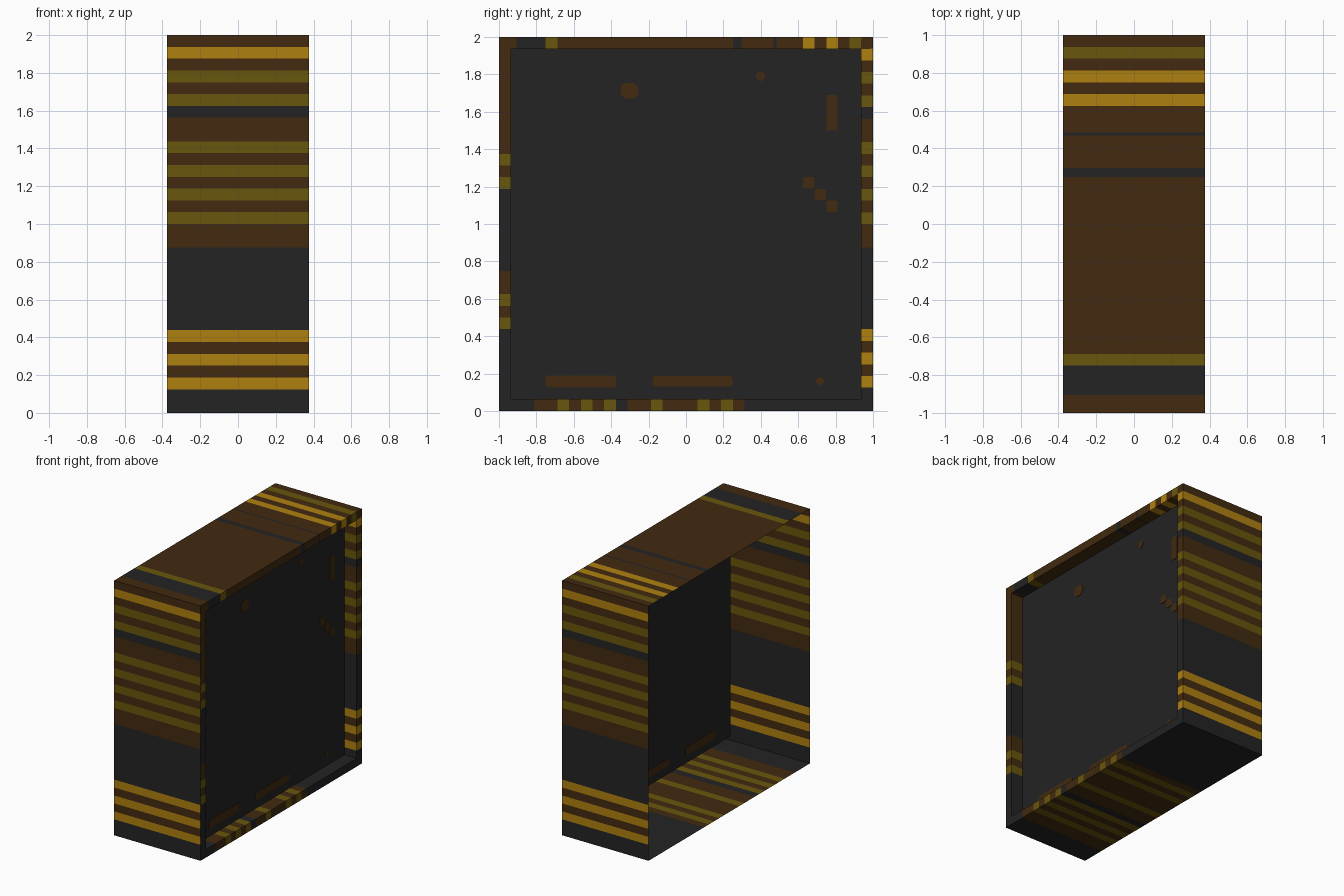
import bpy
import bmesh
import math

cube = bpy.data.objects.get("Cube")
if cube:
    bpy.data.objects.remove(cube, do_unlink=True)

HALF_X = 0.375      # half depth of the case
RIM = 0.065         # width of the rim round the panel
PANEL_X = 0.27      # position of the recessed panel


def make_material(name, color):
    mat = bpy.data.materials.new(name)
    mat.use_nodes = True
    mat.diffuse_color = (*color, 1)
    mat.node_tree.nodes["Principled BSDF"].inputs["Base Color"].default_value = (*color, 1)
    return mat


LETTERS = "DBOA"
MATERIALS = [
    make_material("charcoal", (0.017, 0.017, 0.017)),
    make_material("dark_brown", (0.054, 0.023, 0.005)),
    make_material("olive", (0.141, 0.093, 0.004)),
    make_material("amber", (0.43, 0.216, 0.005)),
]


def make_object(name, bm):
    mesh = bpy.data.meshes.new(name)
    bm.to_mesh(mesh)
    bm.free()
    for mat in MATERIALS:
        mesh.materials.append(mat)
    obj = bpy.data.objects.new(name, mesh)
    bpy.context.collection.objects.link(obj)
    return obj


def runs(pattern):
    """Yield start, end and colour index of each stripe along a 2 unit side."""
    step = 2 / len(pattern)
    start = 0
    for i in range(1, len(pattern) + 1):
        if i == len(pattern) or pattern[i] != pattern[start]:
            yield start * step, i * step, LETTERS.index(pattern[start])
            start = i


def striped_sheet(name, place, profile, pattern):
    """Sweep a profile of (x, inset) points along one side, in stripes."""
    bm = bmesh.new()
    for start, end, color in runs(pattern):
        for (xa, ia), (xb, ib) in zip(profile, profile[1:]):
            corners = [(start, xa, ia), (end, xa, ia), (end, xb, ib), (start, xb, ib)]
            # mitre the stripes at the corners of the rim
            verts = [bm.verts.new(place(min(max(u, i), 2 - i), x, i)) for u, x, i in corners]
            bm.faces.new(verts).material_index = color
    bmesh.ops.remove_doubles(bm, verts=bm.verts, dist=0.0001)
    bmesh.ops.recalc_face_normals(bm, faces=bm.faces)
    # walls face outwards
    for face in bm.faces:
        center = face.calc_center_median()
        out = center.copy()
        out.z -= 1
        if abs(face.normal.x) > 0.5:
            wrong = face.normal.x < 0
        else:
            recess = max(abs(out.y), abs(out.z)) < 1 - RIM / 2
            wrong = (face.normal.dot(out) < 0) != recess
        if wrong:
            face.normal_flip()
    return make_object(name, bm)


# Stripe patterns, from bottom to top or from front to back
upright = "DDABABADDDDDDDBBOBOBOBOBBDOBOBAB"
front_edge = "D" * 7 + "OBOBB" + "D" * 7 + "OBO" + "B" * 10
base = "DDDBBOBOBODBBOBBBOBOB" + "D" * 11
roof = ("B" * 6 + "D" * 10 + "O" * 4 + "B" * 60 + "DDD" + "B" * 11 + "D"
        + "B" * 9 + "AAAABBBBAAAABBBBOOOOBBBB")

# Four walls, each with a rim that turns in to the recessed panel
SIDES = [
    ("front", lambda u, x, i: (x, i - 1, u), upright, front_edge),
    ("back", lambda u, x, i: (x, 1 - i, u), upright, upright),
    ("top", lambda u, x, i: (x, u - 1, 2 - i), roof, roof),
    ("bottom", lambda u, x, i: (x, u - 1, i), base, base),
]
wall_profile = [(-HALF_X, 0), (HALF_X, 0)]
rim_profile = [(HALF_X, 0), (HALF_X, RIM), (PANEL_X, RIM)]
for side, place, wall_pattern, rim_pattern in SIDES:
    striped_sheet(side + "_wall", place, wall_profile, wall_pattern)
    striped_sheet(side + "_rim", place, rim_profile, rim_pattern)

# Recessed panel
bm = bmesh.new()
e = 1 - RIM
bm.faces.new([bm.verts.new((PANEL_X, y, 1 + z)) for y, z in ((-e, -e), (e, -e), (e, e), (-e, e))])
make_object("recessed_panel", bm)


def patch(name, y0, y1, z0, z1, radius):
    """Thin rounded plate that shows on both sides of the panel."""
    bm = bmesh.new()
    points = []
    for n, (cy, cz) in enumerate([(y1 - radius, z1 - radius), (y0 + radius, z1 - radius),
                                  (y0 + radius, z0 + radius), (y1 - radius, z0 + radius)]):
        for k in range(4):
            a = math.radians(90 * n + 30 * k)
            points.append((cy + radius * math.cos(a), cz + radius * math.sin(a)))
    face = bm.faces.new([bm.verts.new((PANEL_X - 0.003, y, z)) for y, z in points])
    extruded = bmesh.ops.extrude_face_region(bm, geom=[face], use_keep_orig=True)
    moved = [v for v in extruded["geom"] if isinstance(v, bmesh.types.BMVert)]
    bmesh.ops.translate(bm, vec=(0.006, 0, 0), verts=moved)
    bmesh.ops.remove_doubles(bm, verts=bm.verts, dist=0.0001)
    bmesh.ops.recalc_face_normals(bm, faces=bm.faces)
    for f in bm.faces:
        f.material_index = LETTERS.index("B")
    make_object(name, bm)


# Brown marks on the panel
patch("lower_front_mark", -0.75, -0.375, 0.125, 0.19, 0.015)
patch("lower_middle_mark", -0.18, 0.25, 0.13, 0.188, 0.02)
patch("lower_dot", 0.695, 0.737, 0.14, 0.18, 0.018)
patch("upper_dot", 0.375, 0.422, 1.765, 1.815, 0.02)
patch("upper_spot", -0.35, -0.255, 1.67, 1.755, 0.035)
patch("upright_mark", 0.75, 0.81, 1.5, 1.69, 0.01)
for i in range(3):
    y, z = 0.625 + i / 16, 1.19 - i / 16
    patch("step_mark_%d" % (i + 1), y, y + 0.06, z, z + 0.06, 0.01)
